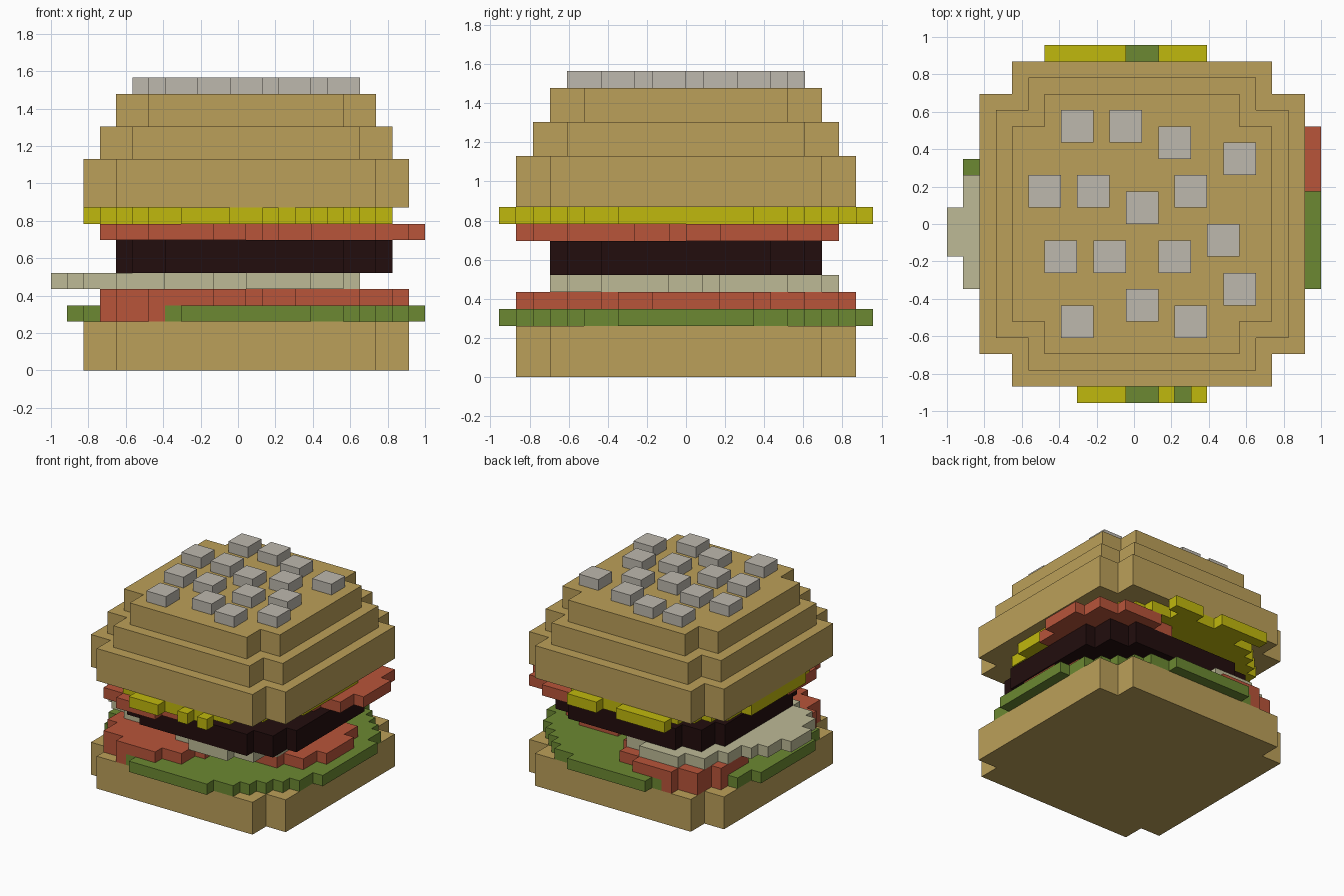
import bpy, bmesh, math
from mathutils import Matrix, Vector

old = bpy.data.objects.get("Cube")
if old:
    bpy.data.objects.remove(old, do_unlink=True)

U = 2 / 23                                # block size
ORIGIN = Vector((-1, -11 * U, 0))         # corner of the block grid


def material(name, rgb):
    m = bpy.data.materials.new(name)
    m.use_nodes = True
    col = (*rgb, 1)
    m.diffuse_color = col
    bsdf = m.node_tree.nodes["Principled BSDF"]
    bsdf.inputs["Base Color"].default_value = col
    bsdf.inputs["Roughness"].default_value = 0.9
    return m


BUN = material("bun tan", (0.50, 0.35, 0.10))
SEED = material("seed grey", (0.51, 0.48, 0.42))
CHEESE = material("cheese yellow", (0.53, 0.48, 0.004))
TOMATO = material("tomato red", (0.48, 0.089, 0.042))
ONION = material("onion cream", (0.51, 0.49, 0.305))
LETTUCE = material("lettuce green", (0.15, 0.25, 0.032))
PATTY = material("patty brown", (0.016, 0.004, 0.004))


def rect(x0, x1, y0, y1):
    return {(x, y) for x in range(x0, x1) for y in range(y0, y1)}


def disc(cx, cy, rx, ry=None, power=2):
    """Blocks whose centre lies inside a (super)ellipse."""
    ry = ry or rx
    return {(x, y) for x, y in rect(0, 23, 0, 22)
            if abs((x + .5 - cx) / rx) ** power + abs((y + .5 - cy) / ry) ** power <= 1}


def notched(x0, x1, y0, y1):
    """Rectangle with two-block square notches at its corners."""
    return rect(x0, x1, y0 + 2, y1 - 2) | rect(x0 + 2, x1 - 2, y0, y1)


def layer(name, cells, z0, z1, mat):
    """Solid slab of the given blocks between two block heights."""
    bm = bmesh.new()
    verts = {}

    def vert(x, y):
        if (x, y) not in verts:
            verts[x, y] = bm.verts.new(ORIGIN + Vector((x, y, z0)) * U)
        return verts[x, y]

    for x, y in sorted(cells):
        bm.faces.new([vert(x, y), vert(x + 1, y), vert(x + 1, y + 1), vert(x, y + 1)])
    ext = bmesh.ops.extrude_face_region(bm, geom=bm.faces[:], use_keep_orig=True)
    top = [g for g in ext["geom"] if isinstance(g, bmesh.types.BMVert)]
    bmesh.ops.translate(bm, verts=top, vec=(0, 0, (z1 - z0) * U))
    bmesh.ops.recalc_face_normals(bm, faces=bm.faces[:])
    bmesh.ops.dissolve_limit(bm, angle_limit=0.01, verts=bm.verts[:], edges=bm.edges[:])
    me = bpy.data.meshes.new(name)
    bm.to_mesh(me)
    bm.free()
    me.materials.append(mat)
    ob = bpy.data.objects.new(name, me)
    bpy.context.collection.objects.link(ob)
    return ob


# Bottom bun
layer("bottom_bun", notched(2, 22, 1, 21), 0, 3, BUN)

# Lettuce, with the left tomato slices drooping into it
front_slice, back_slice, side_slice = disc(8, 6, 5), disc(8, 16, 5), disc(17, 11, 5)
droop = {c for c in front_slice | back_slice if c[0] < 7}
layer("lettuce", disc(12, 11, 11.1) - droop, 3, 4, LETTUCE)
layer("tomato_droop", droop, 3, 4, TOMATO)
layer("lower_tomatoes", front_slice | back_slice | side_slice, 4, 5, TOMATO)

# Onion slices
layer("onions", disc(5.5, 10.5, 5.3) | disc(14, 8, 5) | disc(8, 15, 5), 5, 6, ONION)

# Patty
layer("patty", disc(12.5, 11, 8.5, 8, 3.5), 6, 8, PATTY)

# Upper tomato slices
layer("upper_tomatoes", disc(8, 6, 5) | disc(18, 15, 5), 8, 9, TOMATO)

# Cheese with ragged tabs at the front and back
tabs = rect(8, 11, 0, 1) | rect(13, 14, 0, 1) | rect(15, 16, 0, 1)
tabs |= rect(6, 11, 21, 22) | rect(13, 16, 21, 22)
layer("cheese", disc(11.5, 11, 9.6, 10.1, 2.2) | tabs, 9, 10, CHEESE)

# Top bun in three shrinking steps
for i, (z0, z1) in enumerate([(10, 13), (13, 15), (15, 17)]):
    layer(f"top_bun_step_{i + 1}", notched(2 + i, 22 - i, 1 + i, 21 - i), z0, z1, BUN)

# Sesame seeds
seeds = [(7, 16), (10, 16), (13, 15), (17, 14), (5, 12), (8, 12), (11, 11), (14, 12),
         (16, 9), (6, 8), (9, 8), (13, 8), (17, 6), (7, 4), (11, 5), (14, 4)]
for i, (x, y) in enumerate(seeds):
    layer(f"seed_{i + 1}", rect(x, x + 2, y, y + 2), 17, 18, SEED)
